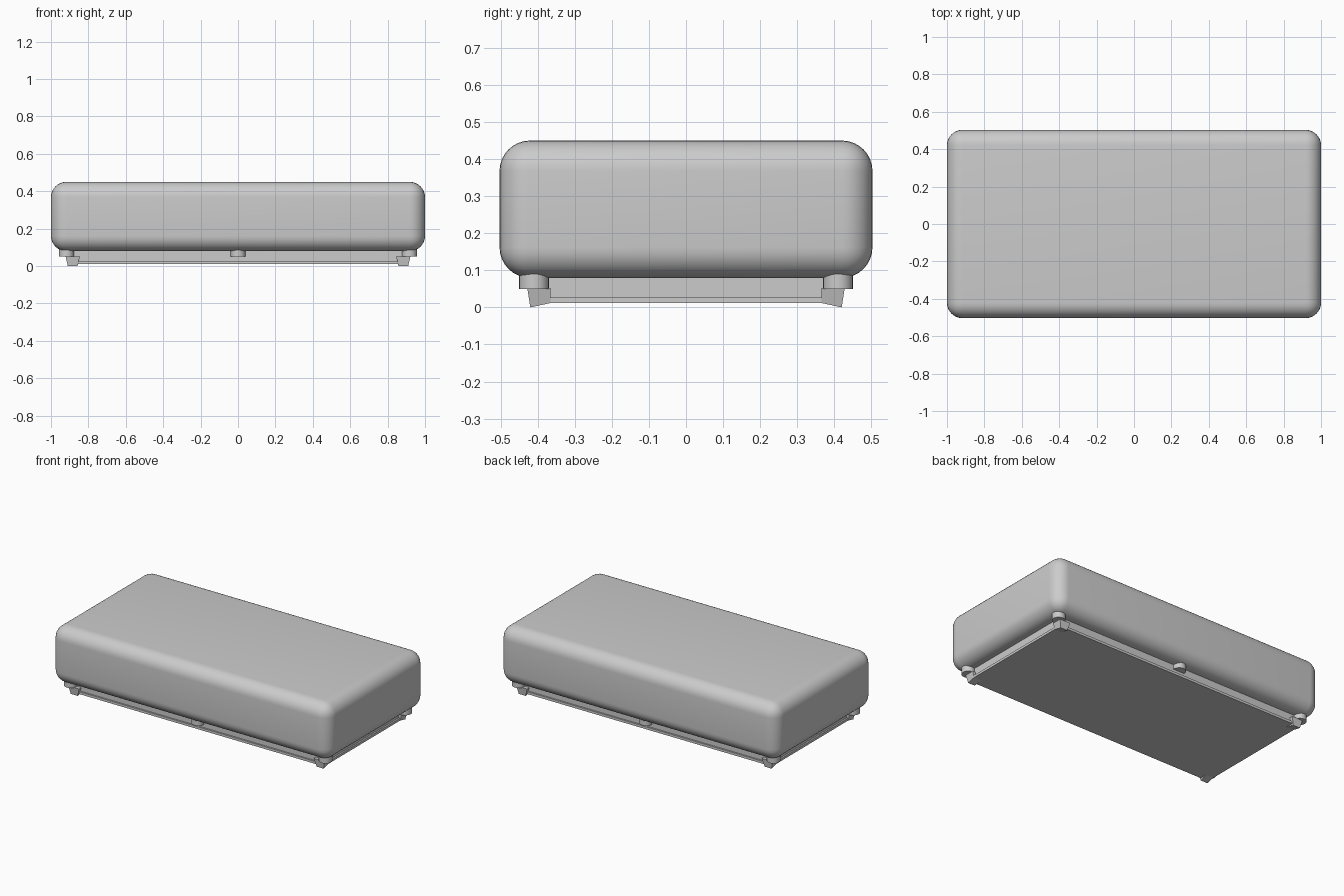
import bpy, bmesh

if "Cube" in bpy.data.objects:
    bpy.data.objects.remove(bpy.data.objects["Cube"])


def finish(name, bm, smooth=False):
    bmesh.ops.recalc_face_normals(bm, faces=bm.faces)
    me = bpy.data.meshes.new(name)
    bm.to_mesh(me)
    bm.free()
    ob = bpy.data.objects.new(name, me)
    bpy.context.collection.objects.link(ob)
    if smooth:
        bpy.ops.object.select_all(action='DESELECT')
        ob.select_set(True)
        bpy.context.view_layer.objects.active = ob
        bpy.ops.object.shade_smooth_by_angle()
    return ob


def box(name, half_x, half_y, z0, z1, radius=0, segments=1):
    bm = bmesh.new()
    bmesh.ops.create_cube(bm, size=1)
    for v in bm.verts:
        v.co.x *= 2 * half_x
        v.co.y *= 2 * half_y
        v.co.z = z0 + (v.co.z + 0.5) * (z1 - z0)
    if radius:
        bmesh.ops.bevel(bm, geom=bm.edges[:], offset=radius, segments=segments,
                        profile=0.5, affect='EDGES')
    return finish(name, bm, radius > 0)


# Padded rounded body
box("cushion_body", 1.0, 0.503, 0.08, 0.45, 0.082, 8)

# Recessed plinth with a thin lower lip
box("plinth", 0.90, 0.405, 0.02, 0.10)
box("plinth_lip", 0.91, 0.415, 0.012, 0.028)

# Round pegs at the corners and halfway along the long sides
for sy in (-1, 1):
    for x in (-0.917, 0, 0.917):
        bm = bmesh.new()
        bmesh.ops.create_cone(bm, cap_ends=True, segments=24,
                              radius1=0.04, radius2=0.04, depth=0.06)
        bmesh.ops.translate(bm, vec=(x, sy * 0.41, 0.08), verts=bm.verts)
        finish("peg", bm, True)

# Tapered corner feet, lowest along their outer edge
for sx in (-1, 1):
    for sy in (-1, 1):
        bm = bmesh.new()
        top = [(0.845, 0.365), (0.922, 0.365), (0.922, 0.428), (0.845, 0.428)]
        low = [(0.855, 0.365, 0.012), (0.91, 0.365, 0.012),
               (0.91, 0.42, 0), (0.86, 0.42, 0)]
        a = [bm.verts.new((sx * x, sy * y, 0.052)) for x, y in top]
        b = [bm.verts.new((sx * x, sy * y, z)) for x, y, z in low]
        bm.faces.new(a)
        bm.faces.new(b)
        for i in range(4):
            j = (i + 1) % 4
            bm.faces.new((a[i], a[j], b[j], b[i]))
        finish("corner_foot", bm)
